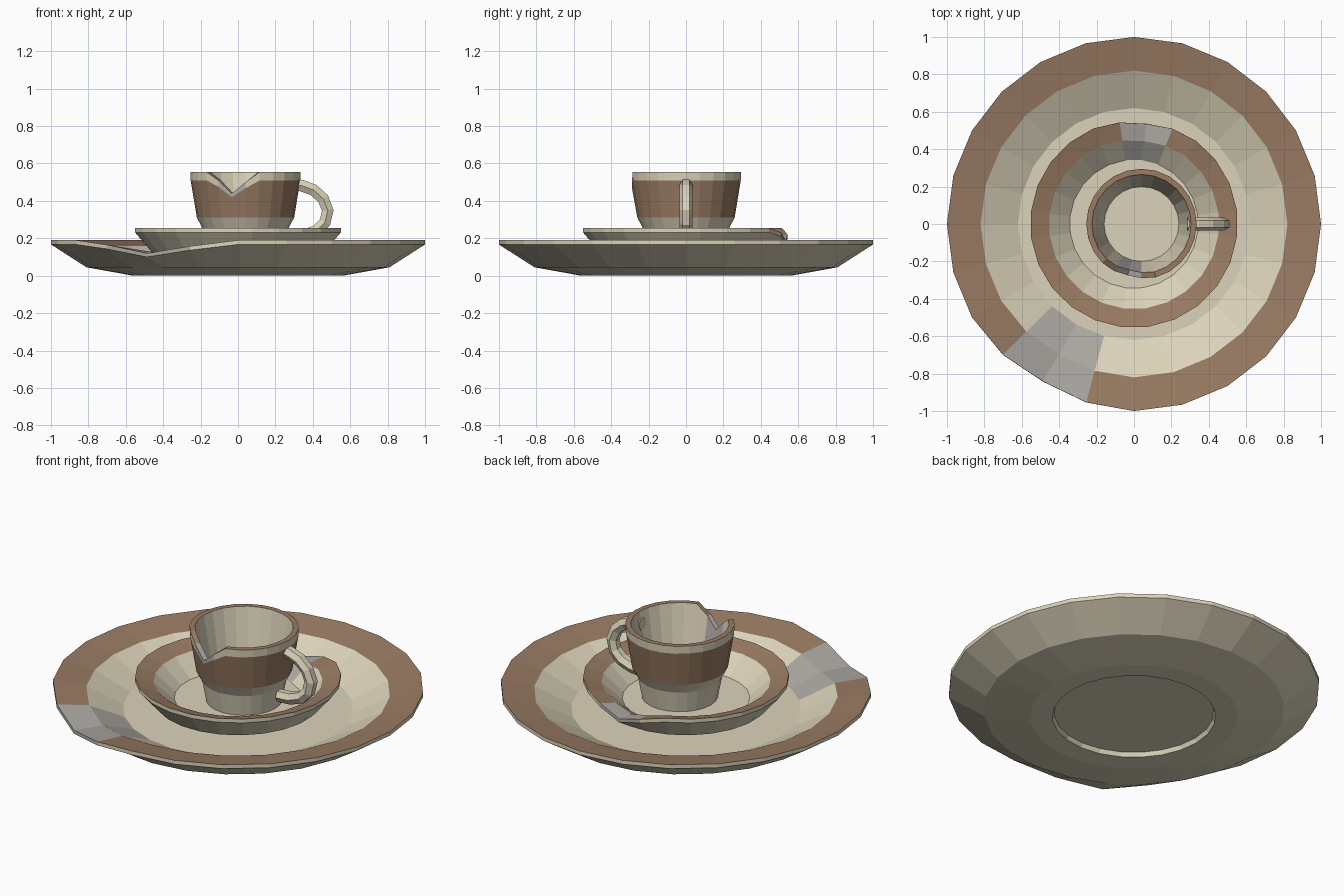
import bpy, bmesh
from math import radians, cos, sin

if "Cube" in bpy.data.objects:
    bpy.data.objects.remove(bpy.data.objects["Cube"])

SIDES = 24


def material(name, rgb):
    m = bpy.data.materials.new(name)
    m.use_nodes = True
    m.diffuse_color = (*rgb, 1)
    m.node_tree.nodes["Principled BSDF"].inputs["Base Color"].default_value = (*rgb, 1)
    return m


MATS = [material("cream_glaze", (0.71, 0.65, 0.49)),
        material("brown_glaze", (0.32, 0.20, 0.125)),
        material("grey_chipped_clay", (0.42, 0.40, 0.37))]
CREAM, BROWN, GREY = range(3)


def lathe(name, rows, chip, pull):
    """Rows run from the underside to the inner floor:
    (radius, z, colour of band above, share of chip depth, band turns grey at chip)."""
    bm = bmesh.new()
    rings = []
    for r, z, _, share, _ in rows:
        ring = []
        for k in range(SIDES):
            drop = chip.get(k, 0) * share
            a = radians(360 * k / SIDES)
            rr = r - drop * pull
            ring.append(bm.verts.new((rr * cos(a), rr * sin(a), z - drop)))
        rings.append(ring)
    bm.faces.new(rings[0][::-1])
    bm.faces.new(rings[-1])
    first, last = min(chip), max(chip)
    for i in range(len(rows) - 1):
        for k in range(SIDES):
            n = (k + 1) % SIDES
            f = bm.faces.new((rings[i][k], rings[i][n], rings[i + 1][n], rings[i + 1][k]))
            f.material_index = GREY if rows[i][4] and first <= k < last else rows[i][2]
    bmesh.ops.recalc_face_normals(bm, faces=bm.faces)
    me = bpy.data.meshes.new(name)
    bm.to_mesh(me)
    bm.free()
    for m in MATS:
        me.materials.append(m)
    ob = bpy.data.objects.new(name, me)
    bpy.context.collection.objects.link(ob)
    return ob


# Dinner plate with a foot ring, brown rim and a chipped edge
dish = [(0.43, 0.025, CREAM, 0, False),
        (0.44, 0.0, CREAM, 0, False),
        (0.56, 0.0, CREAM, 0, False),
        (0.81, 0.045, CREAM, 0, False),
        (1.0, 0.167, CREAM, 0.95, True),
        (1.0, 0.19, BROWN, 1, True),
        (0.82, 0.16, CREAM, 0.6, True),
        (0.62, 0.06, CREAM, 0, False)]
dish_chip = {15: 0.025, 16: 0.07, 17: 0.032}
lathe("dinner_plate", dish, dish_chip, 0.4)

# Saucer: a smaller, turned dish resting on the plate
saucer = lathe("saucer", dish, dish_chip, 0.4)
saucer.scale = (0.555, 0.555, 1)
saucer.rotation_euler.z = radians(-157)
saucer.location.z = 0.065

# Cup with brown band and lip
cup = lathe("cup", [(0.205, 0.125, CREAM, 0, False),
                    (0.228, 0.25, CREAM, 0, False),
                    (0.26, 0.31, BROWN, 0, False),
                    (0.293, 0.51, CREAM, 0.78, True),
                    (0.295, 0.555, BROWN, 1, True),
                    (0.265, 0.555, CREAM, 1, True),
                    (0.2, 0.2, CREAM, 0, False)],
            {16: 0.045, 17: 0.115, 18: 0.055}, 0.1)
cup.location.x = 0.04

# Handle: hexagonal tube along a curved path
path = [(0.285, 0.485), (0.34, 0.482), (0.405, 0.458), (0.455, 0.412), (0.48, 0.35),
        (0.465, 0.285), (0.42, 0.24), (0.35, 0.215), (0.27, 0.21)]
cu = bpy.data.curves.new("cup_handle", "CURVE")
cu.dimensions = "3D"
cu.bevel_depth = 0.036
cu.bevel_resolution = 1
cu.use_fill_caps = True
sp = cu.splines.new("POLY")
sp.points.add(len(path) - 1)
for p, (x, z) in zip(sp.points, path):
    p.co = (x, 0, z, 1)
sp.use_smooth = False
cu.materials.append(MATS[CREAM])
handle = bpy.data.objects.new("cup_handle", cu)
bpy.context.collection.objects.link(handle)
bpy.ops.object.select_all(action="DESELECT")
handle.select_set(True)
bpy.context.view_layer.objects.active = handle
bpy.ops.object.convert(target="MESH")
